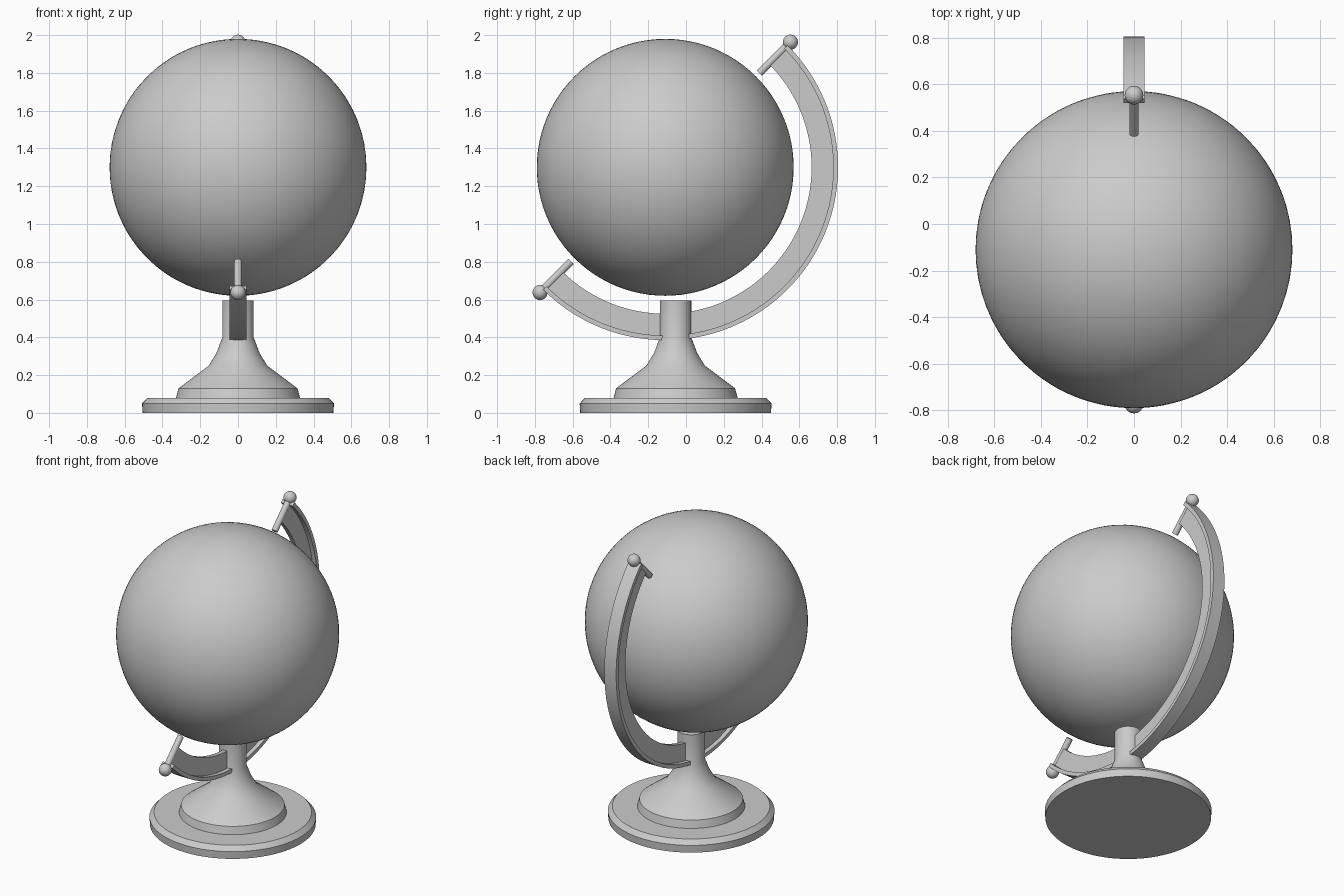
import bpy, bmesh, math

if "Cube" in bpy.data.objects:
    bpy.data.objects.remove(bpy.data.objects["Cube"])

CY, CZ = -0.11, 1.30          # globe centre in the y-z plane
TILT = math.radians(45)       # axis tilt

mat = bpy.data.materials.new("plain grey")
mat.diffuse_color = (0.6, 0.6, 0.6, 1)
mat.use_nodes = True
mat.node_tree.nodes["Principled BSDF"].inputs["Base Color"].default_value = mat.diffuse_color


def finish(ob, name, angle=30):
    ob.name = name
    ob.data.materials.clear()
    ob.data.materials.append(mat)
    bpy.ops.object.select_all(action='DESELECT')
    ob.select_set(True)
    bpy.context.view_layer.objects.active = ob
    bpy.ops.object.shade_smooth_by_angle(angle=math.radians(angle))
    return ob


def from_rings(name, rings, closed_path, angle=30):
    """Skin a list of closed rings; cap the ends with flat faces."""
    bm = bmesh.new()
    loops = [[bm.verts.new(p) for p in r] for r in rings]
    n = len(loops[0])
    for a, b in zip(loops, loops[1:]):
        for i in range(n):
            j = (i + 1) % n
            bm.faces.new((a[i], a[j], b[j], b[i]))
    if not closed_path:
        bm.faces.new(loops[0][::-1])
        bm.faces.new(loops[-1])
    bmesh.ops.recalc_face_normals(bm, faces=bm.faces)
    me = bpy.data.meshes.new(name)
    bm.to_mesh(me)
    bm.free()
    ob = bpy.data.objects.new(name, me)
    bpy.context.collection.objects.link(ob)
    return finish(ob, name, angle)


def lathe(name, profile, y, seg=72, angle=30):
    rings = [[(r * math.cos(2 * math.pi * i / seg),
               y + r * math.sin(2 * math.pi * i / seg), z) for i in range(seg)]
             for r, z in profile]
    return from_rings(name, rings, False, angle)


# turned stand: foot disc, flared neck and post
lathe("stand", [(0.505, 0), (0.508, 0.05), (0.48, 0.08), (0.328, 0.08),
                (0.315, 0.13), (0.155, 0.25), (0.115, 0.315),
                (0.083, 0.40), (0.083, 0.595)], -0.055, angle=24)

# globe
bpy.ops.mesh.primitive_uv_sphere_add(segments=96, ring_count=48, radius=0.68,
                                     location=(0, CY, CZ), rotation=(-TILT, 0, 0))
finish(bpy.context.object, "globe")

# half-circle arm: T section (narrow web, wide outer flange) swept round the globe
R_IN, R_MID, R_OUT, WEB, FLANGE = 0.775, 0.89, 0.915, 0.015, 0.044
half = [(WEB, R_IN), (WEB, R_MID), (FLANGE, R_MID), (FLANGE, R_OUT)]
section = half + [(-x, r) for x, r in reversed(half)]
STEPS = 80
rings = []
for k in range(STEPS + 1):
    t = TILT - math.pi * k / STEPS
    rings.append([(x, CY + r * math.cos(t), CZ + r * math.sin(t)) for x, r in section])
from_rings("arm", rings, False)

# axis pins and end knobs
for label, s in (("upper", 1), ("lower", -1)):
    def on_axis(r):
        return (0, CY + s * r * math.sin(TILT), CZ + s * r * math.cos(TILT))
    r0, r1 = 0.705, 0.93
    bpy.ops.mesh.primitive_cylinder_add(vertices=32, radius=0.02, depth=r1 - r0,
                                        location=on_axis((r0 + r1) / 2),
                                        rotation=(-TILT, 0, 0))
    finish(bpy.context.object, label + "_pin")
    bpy.ops.mesh.primitive_uv_sphere_add(segments=32, ring_count=16, radius=0.04,
                                         location=on_axis(0.937))
    finish(bpy.context.object, label + "_knob")
